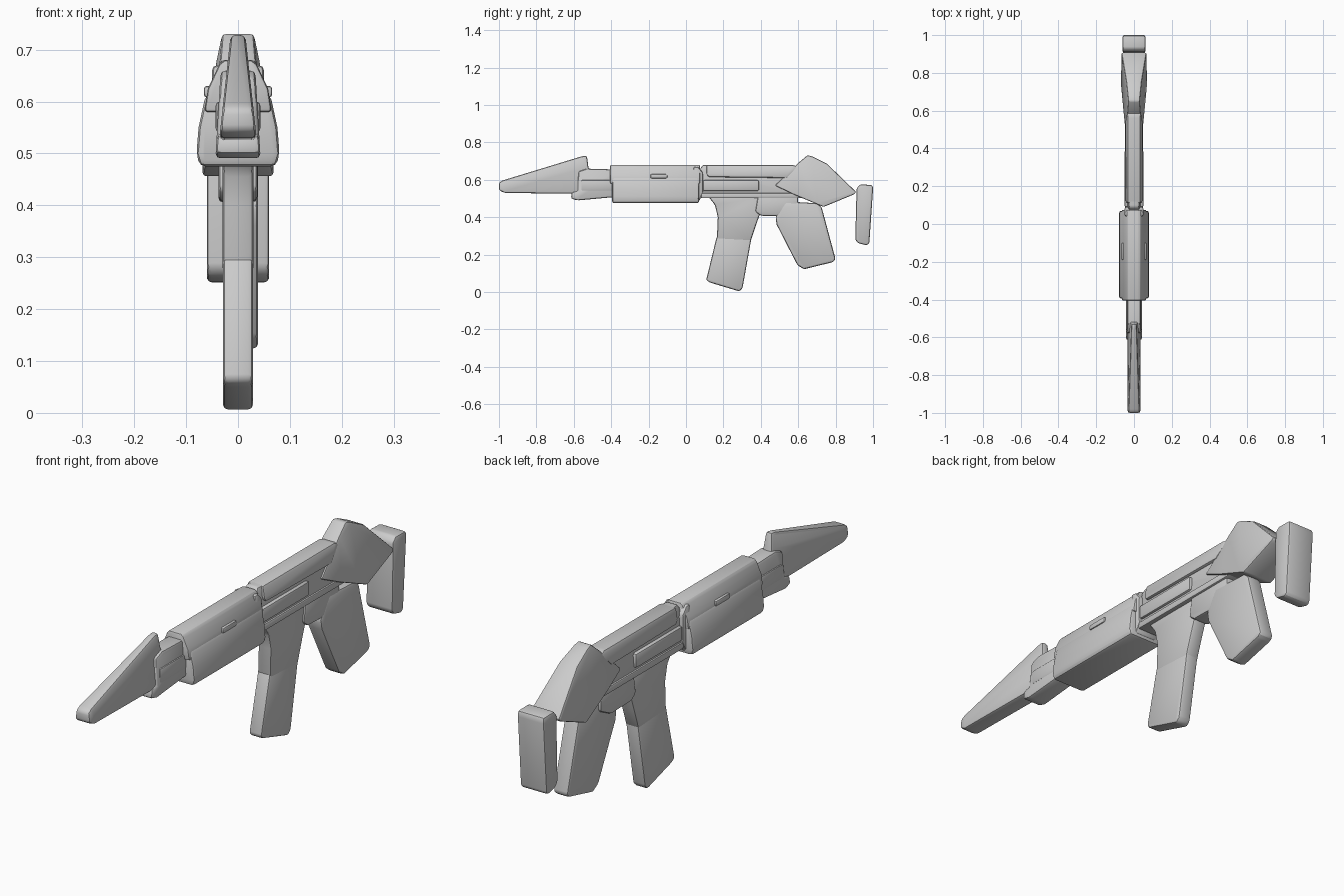
import bpy, bmesh
from math import radians


def finish(name, bm, bevel):
    """Round the hard edges, shade smooth by angle and link the part."""
    bmesh.ops.recalc_face_normals(bm, faces=bm.faces[:])
    edges = [e for e in bm.edges if e.calc_face_angle(0) > radians(18)]
    bmesh.ops.bevel(bm, geom=edges, offset=bevel, offset_type='OFFSET', segments=2,
                    profile=0.5, affect='EDGES', clamp_overlap=True)
    mesh = bpy.data.meshes.new(name)
    bm.to_mesh(mesh)
    bm.free()
    ob = bpy.data.objects.new(name, mesh)
    bpy.context.collection.objects.link(ob)
    bpy.ops.object.select_all(action='DESELECT')
    ob.select_set(True)
    bpy.context.view_layer.objects.active = ob
    bpy.ops.object.shade_smooth_by_angle(angle=radians(35))
    return ob


def solid(name, ring_a, ring_b, bevel):
    """Closed solid between two matching rings."""
    bm = bmesh.new()
    a = [bm.verts.new(p) for p in ring_a]
    b = [bm.verts.new(p) for p in ring_b]
    bm.faces.new(a)
    bm.faces.new(b[::-1])
    for i in range(len(a)):
        j = (i + 1) % len(a)
        bm.faces.new((a[j], a[i], b[i], b[j]))
    return finish(name, bm, bevel)


def slab(name, profile, half, bevel=0.01, cx=0.0):
    """Side profile (y, z) with a half width given by number or function."""
    w = half if callable(half) else (lambda y, z: half)
    return solid(name, [(cx + w(y, z), y, z) for y, z in profile],
                 [(cx - w(y, z), y, z) for y, z in profile], bevel)


def prism(name, half_section, y0, y1, bevel=0.01):
    """Mirrored cross-section (x, z) run along y."""
    sec = half_section + [(-x, z) for x, z in reversed(half_section)]
    return solid(name, [(x, y0, z) for x, z in sec], [(x, y1, z) for x, z in sec], bevel)


def box(name, y0, y1, z0, z1, half, bevel=0.008):
    return slab(name, [(y0, z0), (y1, z0), (y1, z1), (y0, z1)], half, bevel)


# Muzzle wedge and the block behind it
slab("muzzle_wedge", [(-1.0, 0.545), (-0.97, 0.53), (-0.53, 0.525), (-0.50, 0.60),
                      (-0.522, 0.67), (-0.53, 0.73), (-0.56, 0.725), (-0.98, 0.597), (-1.0, 0.585)],
     lambda y, z: 0.036 - 0.11 * (z - 0.53))
slab("front_block", [(-0.615, 0.50), (-0.58, 0.49), (-0.36, 0.51), (-0.36, 0.655),
                     (-0.53, 0.66), (-0.575, 0.645), (-0.58, 0.54), (-0.61, 0.535)],
     lambda y, z: 0.043 - 0.06 * (z - 0.5))
box("front_block_panel", -0.56, -0.38, 0.54, 0.60, 0.043)

# Handguard: wide lower shell, narrower upper shell
prism("handguard_lower", [(0.074, 0.475), (0.080, 0.50), (0.076, 0.55), (0.062, 0.615)],
      -0.395, 0.07, 0.012)
prism("handguard_upper", [(0.065, 0.58), (0.058, 0.625), (0.036, 0.672), (0.026, 0.68)],
      -0.405, 0.075, 0.012)
box("handguard_latch", -0.19, -0.10, 0.608, 0.63, 0.066, 0.006)
slab("handguard_collar", [(0.04, 0.485), (0.07, 0.485), (0.09, 0.53), (0.09, 0.64),
                          (0.065, 0.67), (0.04, 0.67)], 0.05)

# Receiver with cover, side panel and lower rail
slab("receiver", [(0.075, 0.52), (0.62, 0.505), (0.72, 0.52), (0.66, 0.65),
                  (0.58, 0.675), (0.09, 0.68), (0.075, 0.66)],
     lambda y, z: 0.042 - 0.08 * (z - 0.51))
slab("receiver_cover", [(0.12, 0.615), (0.54, 0.61), (0.60, 0.67), (0.57, 0.68),
                        (0.11, 0.68), (0.11, 0.63)],
     lambda y, z: 0.047 - 0.17 * (z - 0.61))
box("receiver_side_panel", 0.09, 0.39, 0.54, 0.598, 0.050)
box("lower_rail", 0.08, 0.72, 0.502, 0.53, 0.047, 0.006)

# Magazine: upper well part and lower box
slab("magazine_upper", [(0.12, 0.51), (0.155, 0.465), (0.17, 0.40), (0.165, 0.28),
                        (0.345, 0.27), (0.375, 0.36), (0.40, 0.43), (0.39, 0.51)], 0.030)
slab("magazine_lower", [(0.165, 0.30), (0.108, 0.065), (0.125, 0.052), (0.285, 0.004),
                        (0.302, 0.02), (0.35, 0.29)], 0.029)

# Trigger housing and angled grip
slab("trigger_housing", [(0.385, 0.52), (0.37, 0.43), (0.40, 0.408), (0.53, 0.405),
                         (0.60, 0.44), (0.60, 0.52)], 0.038)
slab("grip", [(0.53, 0.485), (0.51, 0.455), (0.478, 0.40), (0.485, 0.36), (0.595, 0.145),
              (0.63, 0.122), (0.785, 0.16), (0.80, 0.175), (0.725, 0.455), (0.70, 0.475)],
     0.033, 0.012, 0.006)

# Stock wedge and butt plate
slab("stock", [(0.475, 0.57), (0.60, 0.69), (0.65, 0.732), (0.675, 0.725), (0.755, 0.685),
               (0.91, 0.535), (0.90, 0.523), (0.735, 0.455), (0.70, 0.47), (0.58, 0.52)],
     lambda y, z: 0.052 + 0.04 * (y - 0.7) - 0.13 * (z - 0.58), 0.008)
slab("butt_plate", [(0.905, 0.28), (0.92, 0.262), (0.965, 0.25), (0.98, 0.26), (1.0, 0.55),
                    (0.997, 0.573), (0.93, 0.575), (0.912, 0.555)], 0.06, 0.012)
